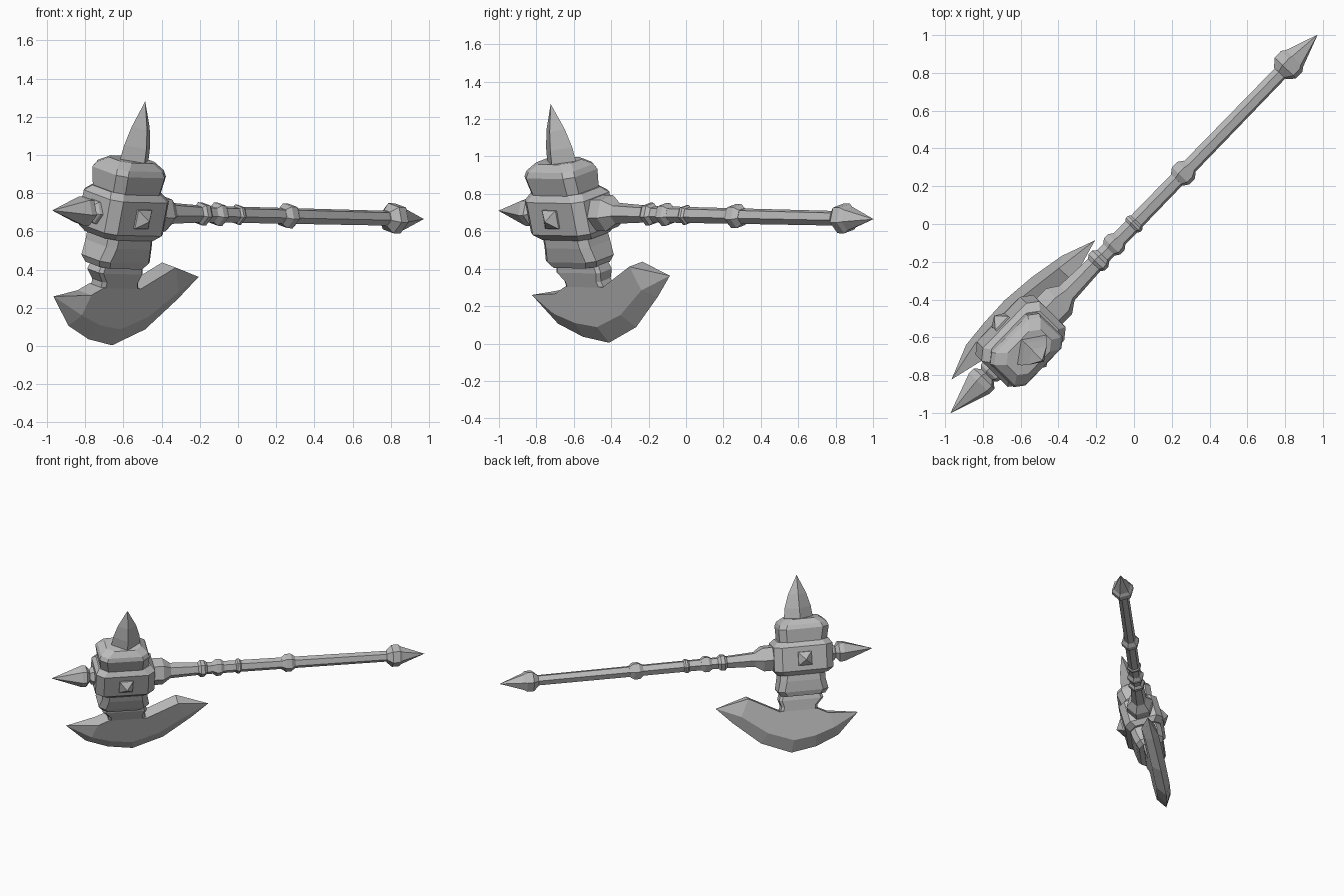
import bpy, bmesh
from math import cos, sin, pi, radians
from mathutils import Matrix, Vector

cube = bpy.data.objects.get("Cube")
if cube:
    bpy.data.objects.remove(cube, do_unlink=True)

steel = bpy.data.materials.new("plain grey")
steel.use_nodes = True
GREY = (0.5, 0.5, 0.5, 1)
steel.diffuse_color = GREY
steel.node_tree.nodes["Principled BSDF"].inputs["Base Color"].default_value = GREY

# Weapon frame: x along the shaft, y across the blade, z up through the head
along = Vector((1.94, 2.0, -0.045)).normalized()
level = along.cross(Vector((0, 0, 1))).normalized()
up = Matrix.Rotation(radians(15), 3, along) @ level.cross(along)
if up.dot(level) < 0:
    up = Matrix.Rotation(radians(-15), 3, along) @ level.cross(along)
side = up.cross(along)
FRAME = Matrix((along, side, up)).transposed().to_4x4()
FRAME.translation = (0, 0, 0.6875)


def loft(name, rings):
    """Skin a row of equal rings and cap both ends."""
    bm = bmesh.new()
    rows = [[bm.verts.new(p) for p in ring] for ring in rings]
    n = len(rows[0])
    for a, b in zip(rows, rows[1:]):
        for i in range(n):
            j = (i + 1) % n
            bm.faces.new((a[i], a[j], b[j], b[i]))
    bm.faces.new(rows[0][::-1])
    bm.faces.new(rows[-1])
    bmesh.ops.remove_doubles(bm, verts=bm.verts, dist=0.0005)
    bmesh.ops.recalc_face_normals(bm, faces=bm.faces)
    mesh = bpy.data.meshes.new(name)
    bm.to_mesh(mesh)
    bm.free()
    mesh.materials.append(steel)
    obj = bpy.data.objects.new(name, mesh)
    bpy.context.collection.objects.link(obj)
    obj.matrix_world = FRAME
    return obj


def lathe(name, profile, sides=6):
    """Turn (position, radius) pairs around the shaft axis."""
    turns = [2 * pi * i / sides for i in range(sides)]
    loft(name, [[(u, r * cos(t), r * sin(t)) for t in turns] for u, r in profile])


def block(name, layers, cut):
    """Stack chamfered rectangles: (height, centre, half length, half depth)."""
    rings = []
    for w, c, hu, hv in layers:
        k, m = hu - cut, hv - cut * 0.8
        rings.append([(c + x, y, w) for x, y in (
            (hu, -m), (hu, m), (k, hv), (-k, hv),
            (-hu, m), (-hu, -m), (-k, -hv), (k, -hv))])
    loft(name, rings)


# Shaft, rings and pointed ends
lathe("shaft", [(-1.1, 0.046), (-0.4, 0.052), (-0.25, 0.045), (1.2, 0.04)])
lathe("head_collar", [(-0.68, 0.1), (-0.57, 0.1), (-0.51, 0.058), (-0.4, 0.052)])
for i, (u, half, r) in enumerate([(-0.27, 0.035, 0.063), (-0.15, 0.04, 0.063),
                                  (0, 0.02, 0.055), (0.375, 0.05, 0.067)]):
    lathe(f"shaft_ring_{i + 1}", [(u - half, 0.045), (u - half * 0.4, r),
                                  (u + half * 0.4, r), (u + half, 0.045)])
lathe("pommel_spike", [(1.11, 0.045), (1.15, 0.082), (1.2, 0.082),
                       (1.22, 0.066), (1.397, 0)])
lathe("front_spike", [(-1.06, 0.075), (-1.1, 0.065), (-1.115, 0.048),
                      (-1.14, 0.08), (-1.175, 0.08), (-1.397, 0)])

# Hammer head blocks
block("head_band", [(-0.125, -0.855, 0.19, 0.115), (-0.09, -0.86, 0.22, 0.145),
                    (0.09, -0.865, 0.22, 0.145), (0.125, -0.87, 0.19, 0.115)], 0.055)
block("upper_block", [(0.1, -0.87, 0.175, 0.115), (0.22, -0.88, 0.187, 0.13),
                      (0.25, -0.88, 0.175, 0.118), (0.285, -0.88, 0.13, 0.08)], 0.05)
block("lower_block", [(-0.1, -0.855, 0.165, 0.115), (-0.17, -0.85, 0.17, 0.115),
                      (-0.25, -0.85, 0.188, 0.105), (-0.285, -0.85, 0.165, 0.09)], 0.045)
block("blade_neck", [(-0.27, -0.835, 0.15, 0.055), (-0.32, -0.835, 0.165, 0.06),
                     (-0.37, -0.82, 0.135, 0.055), (-0.42, -0.81, 0.14, 0.05)], 0.02)

# Top spike with a diamond section
loft("top_spike", [[(c + hu, 0, w), (c, hv, w), (c - hu, 0, w), (c, -hv, w)]
                   for w, c, hu, hv in [(0.26, -0.86, 0.11, 0.08), (0.36, -0.86, 0.098, 0.07),
                                        (0.46, -0.862, 0.068, 0.048), (0.6, -0.867, 0, 0)]])

# Pyramid stud on each face of the band
for label, s in (("front", -1), ("back", 1)):
    loft(f"{label}_stud", [[(-0.865 + a * h, s * y, b * h) for a, b in
                            ((1, 1), (-1, 1), (-1, -1), (1, -1))]
                           for y, h in ((0.13, 0.05), (0.155, 0.05), (0.2, 0))])

# Crescent blade: cutting edge, bevel line and inner edge of each section
T = 0.052
sections = [
    ((-1.257, -0.464),) * 3,
    ((-1.10, -0.62), (-1.07, -0.55), (-1.03, -0.44)),
    ((-0.93, -0.69), (-0.92, -0.60), (-0.95, -0.40)),
    ((-0.743, -0.72), (-0.76, -0.62), (-0.81, -0.38)),
    ((-0.52, -0.63), (-0.57, -0.55), (-0.67, -0.40)),
    ((-0.32, -0.46), (-0.38, -0.41), (-0.44, -0.28)),
    ((-0.20, -0.34),) * 3,
]
rings = []
for edge, bevel, inner in sections:
    t = 0 if edge == inner else T
    rings.append([(p[0], y, p[1]) for p, y in (
        (edge, 0), (bevel, t), (inner, t), (inner, -t), (bevel, -t))])
loft("axe_blade", rings)
